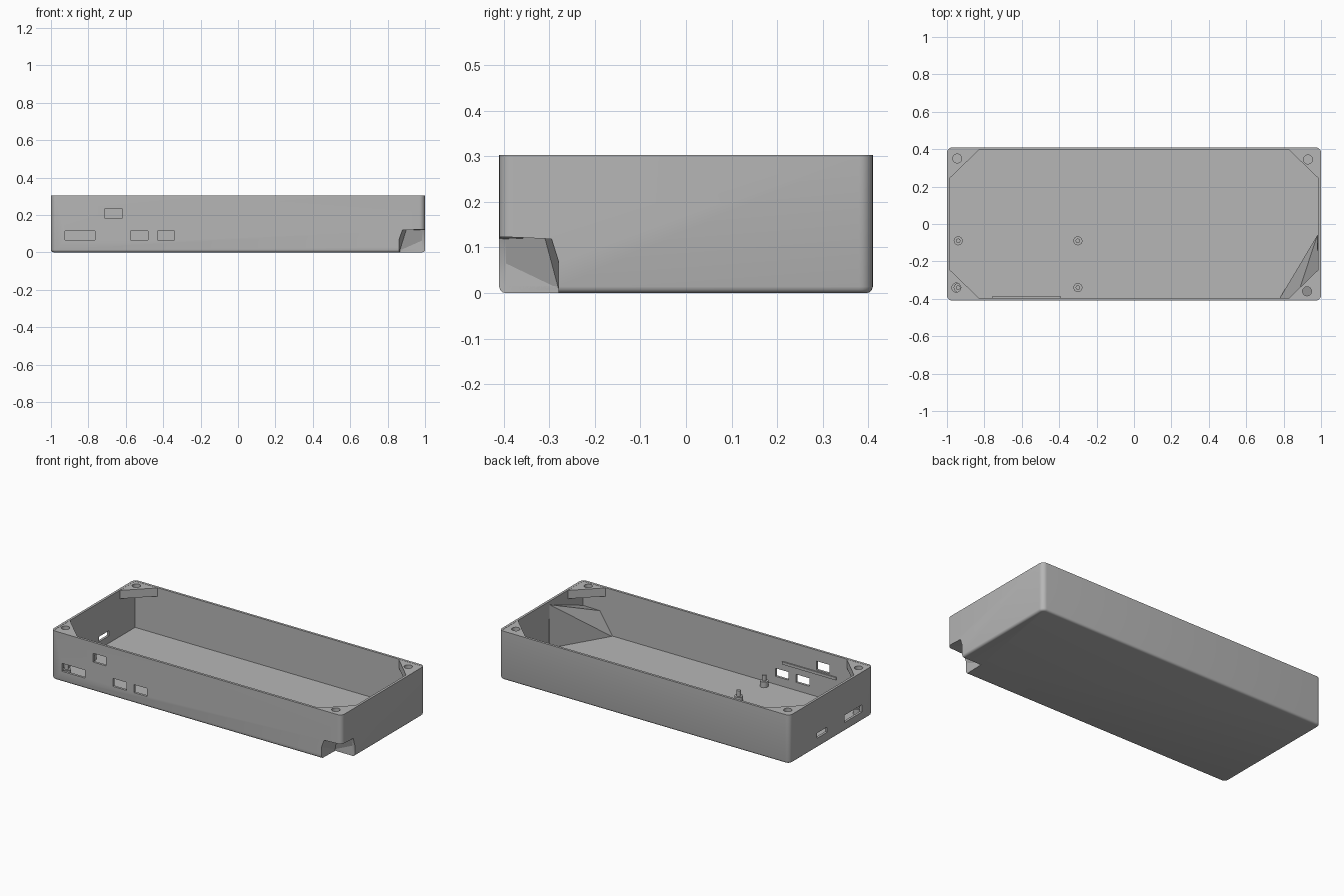
import bpy, bmesh
from mathutils import Matrix, Vector

if "Cube" in bpy.data.objects:
    bpy.data.objects.remove(bpy.data.objects["Cube"], do_unlink=True)

HX, HY, H, WALL = 1.0, 0.41, 0.303, 0.015
IX, IY = HX - WALL, HY - WALL

grey = bpy.data.materials.new("plain grey")
grey.use_nodes = True
grey.diffuse_color = (0.47, 0.47, 0.47, 1)
grey.node_tree.nodes["Principled BSDF"].inputs["Base Color"].default_value = grey.diffuse_color


def finish(name, bm):
    bmesh.ops.recalc_face_normals(bm, faces=bm.faces[:])
    mesh = bpy.data.meshes.new(name)
    bm.to_mesh(mesh)
    bm.free()
    mesh.materials.append(grey)
    obj = bpy.data.objects.new(name, mesh)
    bpy.context.collection.objects.link(obj)
    return obj


def box_bm(lo, hi):
    bm = bmesh.new()
    lo, hi = Vector(lo), Vector(hi)
    size = hi - lo
    bmesh.ops.create_cube(bm, size=1, matrix=Matrix.Translation((lo + hi) / 2) @ Matrix.Diagonal((*size, 1)))
    return bm


def box(name, lo, hi):
    return finish(name, box_bm(lo, hi))


def cylinder(name, x, y, z0, z1, r):
    bm = bmesh.new()
    bmesh.ops.create_cone(bm, cap_ends=True, segments=24, radius1=r, radius2=r, depth=z1 - z0,
                          matrix=Matrix.Translation((x, y, (z0 + z1) / 2)))
    return finish(name, bm)


def hull(name, points):
    bm = bmesh.new()
    for p in points:
        bm.verts.new(p)
    result = bmesh.ops.convex_hull(bm, input=bm.verts[:])
    junk = [v for v in result["geom_interior"] if isinstance(v, bmesh.types.BMVert)]
    bmesh.ops.delete(bm, geom=junk, context="VERTS")
    return finish(name, bm)


def activate(obj):
    bpy.ops.object.select_all(action="DESELECT")
    obj.select_set(True)
    bpy.context.view_layer.objects.active = obj


def cut(target, cutter, keep=False):
    mod = target.modifiers.new("cut", "BOOLEAN")
    mod.operation, mod.solver, mod.object = "DIFFERENCE", "EXACT", cutter
    activate(target)
    bpy.ops.object.modifier_apply(modifier=mod.name)
    if not keep:
        bpy.data.objects.remove(cutter, do_unlink=True)


def smooth(obj):
    activate(obj)
    bpy.ops.object.shade_smooth_by_angle(angle=0.6)


# Tray shell with rounded uprights and a softened bottom edge
bm = box_bm((-HX, -HY, 0), (HX, HY, H))
uprights = [e for e in bm.edges if abs(e.verts[0].co.z - e.verts[1].co.z) > 0.1]
bmesh.ops.bevel(bm, geom=uprights, offset=0.03, segments=6, profile=0.5, affect="EDGES")
bottom = [e for e in bm.edges if all(v.co.z < 0.001 for v in e.verts)]
bmesh.ops.bevel(bm, geom=bottom, offset=0.014, segments=3, profile=0.5, affect="EDGES")
shell = finish("tray_shell", bm)
cut(shell, box("cavity", (-IX, -IY, WALL), (IX, IY, 1)))

# Port openings in the front wall
for x0, x1, z0, z1 in [(-0.925, -0.765, 0.065, 0.115), (-0.71, -0.62, 0.18, 0.235),
                       (-0.575, -0.48, 0.065, 0.115), (-0.43, -0.34, 0.065, 0.115)]:
    cut(shell, box("port_cutter", (x0, -0.5, z0), (x1, -0.38, z1)))

# Port openings in the end wall
for y0, y1, z0, z1 in [(0.04, 0.14, 0.06, 0.092), (-0.3, -0.13, 0.055, 0.1)]:
    cut(shell, box("slot_cutter", (-1.1, y0, z0), (-0.97, y1, z1)))

# Sloping cover over the corner recess
cover = hull("recess_cover", [
    (0.98, -0.06, 0.01), (0.98, -0.06, 0.285), (0.78, -0.395, 0.01),
    (0.87, -0.395, 0.15), (0.99, -0.4, 0.15), (0.99, -0.4, 0.01), (0.99, -0.06, 0.01)])

# Corner recess
notch = hull("notch_cutter", [
    (0.86, -0.5, -0.1), (0.86, -0.5, 0.115), (0.865, -0.28, -0.1), (0.865, -0.28, 0.01),
    (0.9, -0.31, 0.122), (1.1, -0.28, -0.1), (1.1, -0.28, 0.115), (1.1, -0.5, 0.125)])
cut(shell, notch, keep=True)
cut(cover, notch)
smooth(shell)

# Corner gussets with screw holes
corners = [("back_left", 1, 1, 0.93, 0.345), ("back_right", -1, 1, -0.945, 0.35),
           ("front_left", 1, -1, 0.925, -0.36), ("front_right", -1, -1, -0.95, -0.34)]
for label, sx, sy, hx, hy in corners:
    outline = [(0.99, 0.4), (0.83, 0.4), (0.83, 0.395), (0.985, 0.245), (0.99, 0.245)]
    gusset = hull(label + "_gusset", [(sx * x, sy * y, z) for x, y in outline for z in (0.25, H - 0.001)])
    cut(gusset, cylinder("screw_hole", hx, hy, 0.2, 0.4, 0.024))
    smooth(gusset)

# Standoffs with locating pins
for i, (x, y) in enumerate([(-0.94, -0.09), (-0.3, -0.09), (-0.3, -0.34), (-0.94, -0.34)]):
    smooth(cylinder(f"standoff_{i + 1}", x, y, 0.01, 0.05, 0.024))
    smooth(cylinder(f"standoff_pin_{i + 1}", x, y, 0.045, 0.085, 0.012))

# Small ledge inside the front wall
box("inner_ledge", (-0.76, -IY - 0.005, 0.155), (-0.39, -IY + 0.008, 0.172))
